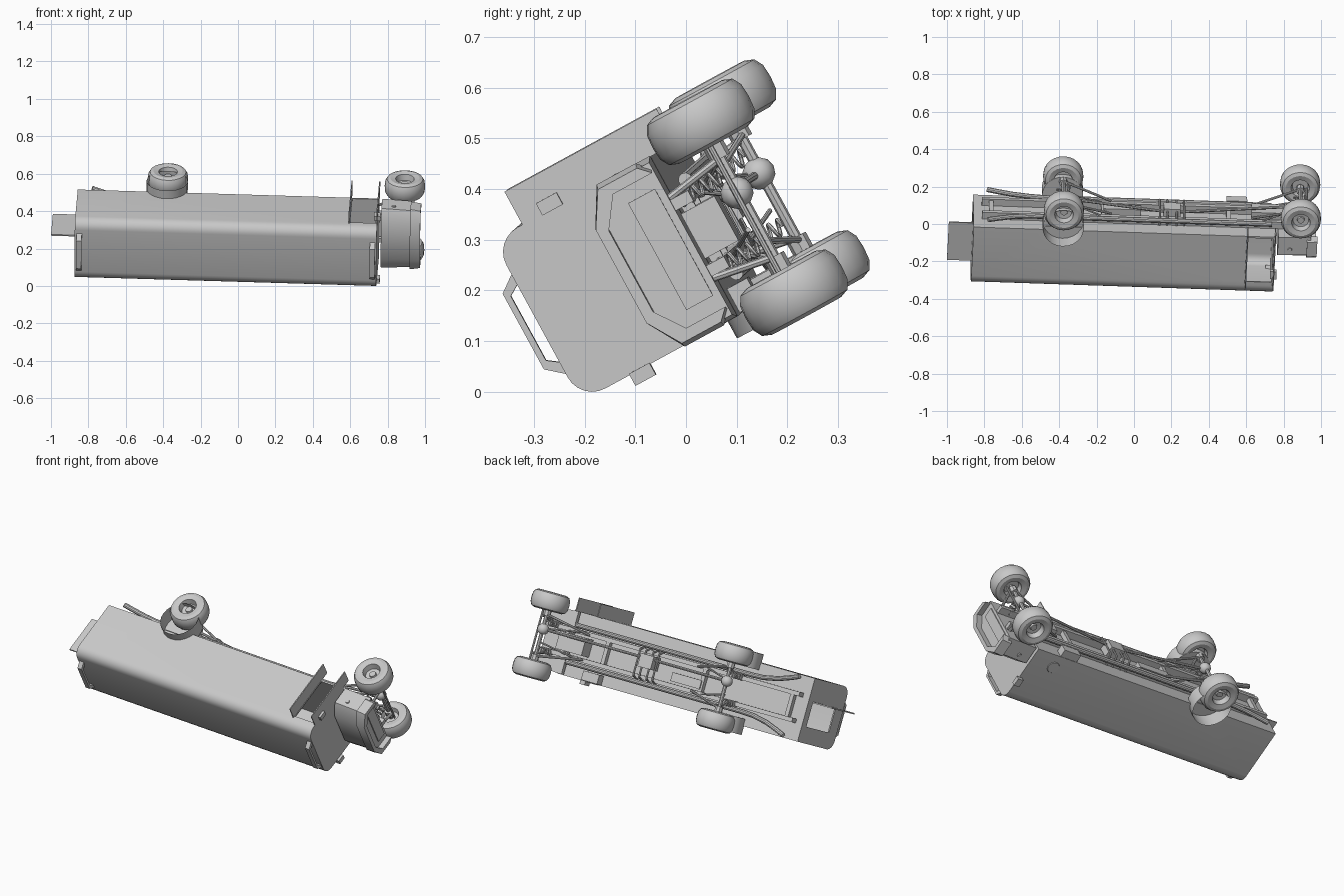
import bpy, bmesh, math
from mathutils import Matrix, Vector

cube = bpy.data.objects.get("Cube")
if cube:
    bpy.data.objects.remove(cube, do_unlink=True)

# One plain grey for the whole vehicle
grey = bpy.data.materials.new("plain_grey")
grey.use_nodes = True
COLOUR = (0.58, 0.58, 0.58, 1)
grey.diffuse_color = COLOUR
grey.node_tree.nodes["Principled BSDF"].inputs["Base Color"].default_value = COLOUR

# Vehicle frame: forward, left and up axes; the origin is the front axle centre
fwd = Vector((1, -0.034, -0.03)).normalized()
tilt = math.radians(118.6)
left = Vector((0, math.cos(tilt), math.sin(tilt)))
left = (left - fwd * left.dot(fwd)).normalized()
up = fwd.cross(left)
POSE = Matrix((fwd, left, up)).transposed().to_4x4()
POSE.translation = (0.89, 0.124, 0.378)
parts = []


def finish(name, mesh):
    obj = bpy.data.objects.new(name, mesh)
    bpy.context.collection.objects.link(obj)
    mesh.materials.clear()
    mesh.materials.append(grey)
    obj.matrix_world = POSE
    parts.append(obj)
    return obj


def from_bm(name, bm):
    bmesh.ops.recalc_face_normals(bm, faces=bm.faces)
    mesh = bpy.data.meshes.new(name)
    bm.to_mesh(mesh)
    bm.free()
    return finish(name, mesh)


def box(name, f, l, u):
    """Box from (min, max) pairs along forward, left and up."""
    bm = bmesh.new()
    bmesh.ops.create_cube(bm, size=1)
    for v in bm.verts:
        v.co = [(a + b) / 2 + c * (b - a) for (a, b), c in zip((f, l, u), v.co)]
    return from_bm(name, bm)


def prism(name, section, f0, f1, narrow=1.0):
    """Section of (left, up) points swept along the forward axis."""
    bm = bmesh.new()
    rear = [bm.verts.new((f0, l, u)) for l, u in section]
    front = [bm.verts.new((f1, l * narrow, u)) for l, u in section]
    bm.faces.new(rear)
    bm.faces.new(front)
    n = len(section)
    for i in range(n):
        j = (i + 1) % n
        bm.faces.new((rear[i], rear[j], front[j], front[i]))
    return from_bm(name, bm)


def rod(name, points, radius, sides=2):
    curve = bpy.data.curves.new(name, 'CURVE')
    curve.dimensions = '3D'
    curve.bevel_depth = radius
    curve.bevel_resolution = sides
    curve.use_fill_caps = True
    spline = curve.splines.new('POLY')
    spline.points.add(len(points) - 1)
    for p, co in zip(spline.points, points):
        p.co = (*co, 1)
    temp = bpy.data.objects.new(name, curve)
    bpy.context.collection.objects.link(temp)
    graph = bpy.context.evaluated_depsgraph_get()
    mesh = bpy.data.meshes.new_from_object(temp.evaluated_get(graph))
    bpy.data.objects.remove(temp, do_unlink=True)
    return finish(name, mesh)


def lathe(name, profile, centre, flip=1, steps=24):
    """Profile of (radius, left) points spun about the axle direction."""
    bm = bmesh.new()
    vs = [bm.verts.new((r, y * flip, 0)) for r, y in profile]
    es = [bm.edges.new(pair) for pair in zip(vs, vs[1:])]
    bmesh.ops.spin(bm, geom=vs + es, cent=(0, 0, 0), axis=(0, 1, 0),
                   angle=math.tau, steps=steps, use_merge=True)
    bmesh.ops.remove_doubles(bm, verts=bm.verts, dist=0.0003)
    bmesh.ops.translate(bm, verts=bm.verts, vec=centre)
    return from_bm(name, bm)


def carve(target, cutter):
    mod = target.modifiers.new("cut", 'BOOLEAN')
    mod.operation = 'DIFFERENCE'
    mod.solver = 'EXACT'
    mod.object = cutter
    cutter.hide_render = True
    bpy.context.view_layer.objects.active = target
    bpy.ops.object.modifier_apply(modifier=mod.name)
    parts.remove(cutter)
    bpy.data.objects.remove(cutter, do_unlink=True)


def shell_section(half, low, high, radius):
    right = [(half - radius + radius * math.cos(a), high - radius + radius * math.sin(a))
             for a in (math.radians(15 * i) for i in range(7))]
    side = [(half, low)] + right
    return side + [(-l, u) for l, u in reversed(side)]


FRONT, REAR = -0.13, -1.745
REAR_AXLE = -1.268

# Hollow living body with rounded roof edges
body = prism("body", shell_section(0.181, 0.125, 0.478, 0.055), REAR, FRONT)
carve(body, prism("cavity", shell_section(0.173, 0.133, 0.47, 0.048), REAR + 0.008, FRONT - 0.008))
carve(body, box("rear_opening", (REAR - 0.05, REAR + 0.05), (-0.09, 0.045), (0.17, 0.4)))
carve(body, box("side_opening", (-0.275, -0.14), (0.15, 0.22), (0.135, 0.4)))
for s in (1, -1):
    rim = [(0.11, -0.045), (0.11, 0.045)]
    arch = lathe("arch", [(0, -0.045)] + rim + [(0, 0.045)], (REAR_AXLE, s * 0.19, 0.088))
    carve(body, arch)
    # Curved liner behind each rear wheel opening
    lathe("arch_liner", rim + [(0, 0.045)], (REAR_AXLE, s * 0.185, 0.088), flip=-s)

# Open doors standing square to the body
box("rear_door", (REAR - 0.13, REAR), (0.045, 0.053), (0.17, 0.4))
for f in (-0.283, -0.135):
    box("side_door", (f, f + 0.006), (0.178, 0.255), (0.07, 0.412))

# Guard rails over both ends of the roof
for f in (-0.165, REAR + 0.01):
    path = [(0.115, 0.465), (0.08, 0.512), (-0.09, 0.512), (-0.13, 0.465)]
    inner = [(l * 0.85, u - 0.012) for l, u in reversed(path)]
    prism("roof_rail", path + inner, f, f + 0.028)

# Side lamps and round filler cap
for s in (1, -1):
    box("side_lamp", (-0.15, -0.115), tuple(sorted((s * 0.178, s * 0.205))), (0.322, 0.368))
lathe("filler_cap", [(0, 0.003), (0.033, 0.003), (0.035, 0)], (-0.28, -0.181, 0.2), flip=-1)

# Cab with chamfered top and bowed front visor
cab_side = [(0.18, 0.125), (0.18, 0.232), (0.108, 0.272)]
prism("cab", cab_side + [(-l, u) for l, u in reversed(cab_side)], FRONT + 0.015, 0.06, 0.95)
arc = [(0.182, 0.15), (0.182, 0.238), (0.11, 0.28)]
band = arc + [(-l, u) for l, u in reversed(arc)]
inside = [(l * 0.87, u - 0.022) for l, u in reversed(band)]
prism("cab_visor", band + inside, 0.04, 0.095, 0.95)
prism("grille", [(0.12, 0.14), (0.12, 0.2), (-0.12, 0.2), (-0.12, 0.14)], 0.06, 0.066)
for s in (1, -1):
    lathe("door_handle", [(0, 0.006), (0.01, 0.005), (0.012, 0)], (-0.05, s * 0.176, 0.2), s, 10)

# Wheels, axles and suspension
half_tyre = [(0.05, 0.046), (0.078, 0.052), (0.096, 0.045), (0.106, 0.027), (0.108, 0)]
tyre = ([(0, 0.022), (0.018, 0.022), (0.02, 0.012), (0.042, 0.014)] + half_tyre
        + [(r, -y) for r, y in reversed(half_tyre[:-1])] + [(0.042, -0.02), (0, -0.02)])
for f, end in ((0, "front"), (REAR_AXLE, "rear")):
    rod(end + "_axle", [(f, -0.18, 0), (f, 0.18, 0)], 0.011)
    bm = bmesh.new()
    bmesh.ops.create_icosphere(bm, subdivisions=2, radius=0.033)
    bmesh.ops.translate(bm, verts=bm.verts, vec=(f, 0.035, 0.004))
    from_bm(end + "_differential", bm)
    for s in (1, -1):
        lathe(end + "_wheel", tyre, (f, s * 0.192, 0), s)
        rod(end + "_hub", [(f, s * 0.11, 0), (f, s * 0.15, 0)], 0.022)
        helix = [(f - 0.02 + 0.016 * math.cos(t), s * 0.078 + 0.016 * math.sin(t), 0.012 + t * 0.0032)
                 for t in (i * math.pi / 5 for i in range(56))]
        rod(end + "_spring", helix, 0.004, 1)
        rod(end + "_damper", [(f + 0.03, s * 0.11, 0.005), (f + 0.03, s * 0.09, 0.125)], 0.008)
        inward = -1 if f == 0 else 1
        rod(end + "_link", [(f, s * 0.12, -0.008), (f + inward * 0.26, s * 0.07, 0.075)], 0.007)
        rod(end + "_upper_link", [(f, s * 0.04, 0.02), (f + inward * 0.2, s * 0.075, 0.085)], 0.005)
rod("track_rod", [(0.035, -0.15, 0.005), (0.035, 0.15, 0.005)], 0.006)

# Chassis rails, cross members and exhausts
for s in (1, -1):
    box("chassis_rail", (-1.7, 0.05), tuple(sorted((s * 0.062, s * 0.086))), (0.085, 0.125))
    rod("exhaust", [(-0.15, s * 0.105, 0.088), (-1.36, s * 0.105, 0.088), (-1.44, s * 0.108, 0.085),
                    (-1.54, s * 0.125, 0.084), (-1.62, s * 0.15, 0.084), (-1.67, s * 0.168, 0.084)], 0.014, 3)
for f in (-1.65, -1.05, -0.38, -0.1):
    box("cross_member", (f - 0.012, f + 0.012), (-0.07, 0.07), (0.092, 0.118))

# Transfer case with hoops and drive shafts
box("transfer_case", (-0.73, -0.64), (-0.02, 0.055), (0.045, 0.115))
for f in (-0.75, -0.71, -0.66, -0.62):
    rod("case_hoop", [(f, -0.1, 0.12), (f, -0.075, 0.06), (f, 0.075, 0.06), (f, 0.1, 0.12)], 0.006)
rod("front_drive_shaft", [(-0.64, 0.035, 0.07), (0, 0.035, 0.01)], 0.008)
rod("rear_drive_shaft", [(-0.73, 0.035, 0.07), (REAR_AXLE, 0.035, 0.01)], 0.008)

# Under-floor engine, storage box and tank
box("engine", (-0.26, -0.08), (-0.05, 0.05), (0.05, 0.125))
box("step_box", (-0.39, -0.28), (-0.178, -0.125), (0.08, 0.126))
box("tank", (-1.05, -0.85), (-0.05, 0.0), (0.085, 0.126))

# Smooth the round parts while keeping sharp edges
bpy.ops.object.select_all(action='DESELECT')
for obj in parts:
    obj.select_set(True)
bpy.context.view_layer.objects.active = body
bpy.ops.object.shade_smooth_by_angle(angle=math.radians(32))

# Rest the model on the ground and centre it
pts = [POSE @ v.co for obj in parts for v in obj.data.vertices]
low = Vector([min(p[i] for p in pts) for i in range(3)])
high = Vector([max(p[i] for p in pts) for i in range(3)])
shift = -(low + high) / 2
shift.z = -low.z
for obj in parts:
    obj.matrix_world = Matrix.Translation(shift) @ POSE
